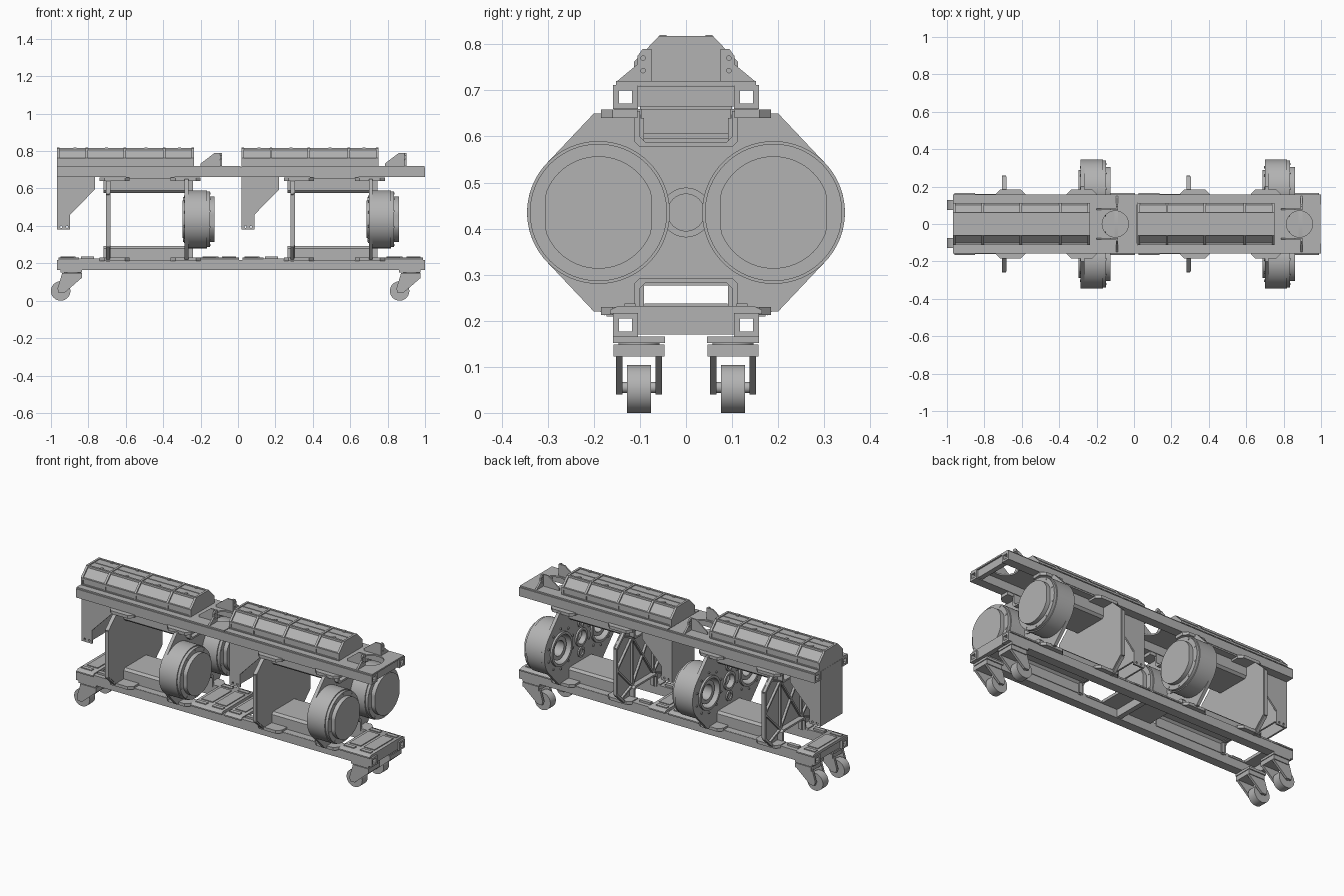
import bpy, bmesh
from math import sin, cos, pi, radians
from mathutils import Matrix

old = bpy.data.objects.get("Cube")
if old:
    bpy.data.objects.remove(old)

grey = bpy.data.materials.new("plain grey")
grey.use_nodes = True
grey.diffuse_color = (0.45, 0.45, 0.45, 1)
grey.node_tree.nodes["Principled BSDF"].inputs["Base Color"].default_value = (0.45, 0.45, 0.45, 1)

PITCH = 0.985
MODULES = (0, PITCH)
SIDES = (-1, 1)
AXES = {"X": Matrix(((0, 0, 1), (1, 0, 0), (0, 1, 0))),
        "Y": Matrix(((1, 0, 0), (0, 0, -1), (0, 1, 0))),
        "Z": Matrix.Identity(3)}


def put(name, mesh, copies):
    """Link one mesh at each x offset."""
    mesh.materials.clear()
    mesh.materials.append(grey)
    for dx in copies:
        ob = bpy.data.objects.new(name, mesh)
        ob.location.x = dx
        bpy.context.collection.objects.link(ob)


def extrude(name, axis, a, b, loops, copies=(0,)):
    """Extrude an outline (and holes) from a to b along an axis."""
    cu = bpy.data.curves.new(name, "CURVE")
    cu.dimensions, cu.fill_mode, cu.extrude = "2D", "BOTH", abs(b - a) / 2
    for pts in loops:
        sp = cu.splines.new("POLY")
        sp.points.add(len(pts) - 1)
        for p, (u, v) in zip(sp.points, pts):
            p.co = (u, v, 0, 1)
        sp.use_cyclic_u = True
    tmp = bpy.data.objects.new(name, cu)
    mesh = bpy.data.meshes.new_from_object(tmp)
    bpy.data.objects.remove(tmp)
    mesh.name = name
    mid = (a + b) / 2 * (-1 if axis == "Y" else 1)
    mesh.transform(AXES[axis].to_4x4() @ Matrix.Translation((0, 0, mid)))
    bm = bmesh.new()
    bm.from_mesh(mesh)
    bmesh.ops.remove_doubles(bm, verts=bm.verts, dist=1e-5)
    bmesh.ops.recalc_face_normals(bm, faces=bm.faces)
    for f in bm.faces:
        f.smooth = True
    bm.to_mesh(mesh)
    bm.free()
    mesh.set_sharp_from_angle(angle=radians(30))
    put(name, mesh, copies)


def rect(u0, u1, v0, v1):
    return [(u0, v0), (u1, v0), (u1, v1), (u0, v1)]


def box(name, x0, x1, y0, y1, z0, z1, copies=(0,)):
    extrude(name, "Z", z0, z1, [rect(x0, x1, y0, y1)], copies)


def circle(u, v, r, n=48, flat=1.0):
    return [(u + max(-flat * r, min(flat * r, r * cos(2 * pi * i / n))),
             v + r * sin(2 * pi * i / n)) for i in range(n)]


def mirrored(half):
    """Close a half outline by mirroring it across u = 0."""
    return half + [(-u, v) for u, v in reversed(half)]


def bar(name, x0, x1, p, q, w, copies):
    """Straight rib between two points in the y-z plane."""
    dy, dz = q[0] - p[0], q[1] - p[1]
    s = w / 2 / (dy * dy + dz * dz) ** 0.5
    ny, nz = -dz * s, dy * s
    extrude(name, "X", x0, x1, [[(p[0] + ny, p[1] + nz), (p[0] - ny, p[1] - nz),
                                (q[0] - ny, q[1] - nz), (q[0] + ny, q[1] + nz)]], copies)


# Hollow square rails of the lower and upper frames
for level, z0 in (("lower", 0.165), ("upper", 0.66)):
    for s in SIDES:
        c, z = s * 0.131, z0 + 0.026
        extrude(level + "_rail", "X", -0.967, 1, [
            rect(c - 0.027, c + 0.027, z0, z0 + 0.052),
            rect(c - 0.014, c + 0.014, z - 0.014, z + 0.014)])
    for x in (-0.95, 0, 0.96):
        box(level + "_cross_member", x, x + 0.03, -0.105, 0.105, z0 + 0.005, z0 + 0.05)

# Upper deck with round access opening
extrude("upper_deck", "Z", 0.711, 0.72,
        [rect(-0.967, 0.013, -0.152, 0.152), circle(-0.1, 0, 0.07)], MODULES)

# Top cover: flange, upright sides, sloped shoulders and raised ribs
def cover(g):
    return mirrored([(0.107 + g, 0.718), (0.107 + g, 0.758 + g), (0.053 + g, 0.813 + g)])

extrude("top_cover", "X", -0.96, -0.245, [cover(0)], MODULES)
for x in (-0.967, -0.815, -0.613, -0.4, -0.248):
    extrude("cover_rib", "X", x, x + 0.013, [cover(0.005)], MODULES)
for s in SIDES:
    for y, z in ((0.107, 0.757), (0.055, 0.811), (0.108, 0.72)):
        box("cover_edge_strip", -0.965, -0.237, s * y - 0.006, s * y + 0.006, z - 0.006, z + 0.006, MODULES)
    for x in (-0.88, -0.71, -0.5, -0.32):
        box("cover_clip", x, x + 0.016, s * 0.05 - 0.008, s * 0.05 + 0.008, 0.81, 0.82, MODULES)
box("cover_centre_seam", -0.955, -0.25, -0.003, 0.003, 0.81, 0.816, MODULES)

# Lifting brackets beside the opening
for s in SIDES:
    wing = [(0.075, 0.718), (0.152, 0.718), (0.105, 0.757), (0.105, 0.775), (0.094, 0.79), (0.075, 0.79)]
    holes = [circle(s * 0.093, z, 0.005, 12) for z in (0.743, 0.77)]
    extrude("bracket_wing", "X", -0.095, -0.085, [[(s * u, v) for u, v in wing]] + holes, MODULES)
    side = [(-0.2, 0.718), (-0.085, 0.718), (-0.085, 0.79), (-0.125, 0.79), (-0.2, 0.733)]
    extrude("bracket_gusset", "Y", s * 0.075, s * 0.083, [side], MODULES)

# Hanging box at the end of each module
for s in SIDES:
    outline = [(-0.967, 0.38), (-0.897, 0.38), (-0.897, 0.46), (-0.765, 0.595), (-0.765, 0.66), (-0.967, 0.66)]
    extrude("hanging_box_side", "Y", s * 0.096, s * 0.106,
            [outline, circle(-0.945, 0.395, 0.006, 12), circle(-0.915, 0.395, 0.006, 12)], MODULES)
box("hanging_box_end", -0.967, -0.957, -0.1, 0.1, 0.38, 0.71, MODULES)
box("hanging_box_front", -0.907, -0.897, -0.1, 0.1, 0.4, 0.66, MODULES)
box("hanging_box_shelf", -0.9, -0.765, -0.1, 0.1, 0.595, 0.607, MODULES)

# Saddles joining the wheel plates to both frames, flipped for the lower one
for level, f in (("upper", lambda z: z), ("lower", lambda z: 0.87 - z)):
    tray = [(0.1, 0.655), (0.113, 0.655), (0.113, 0.59), (0.1, 0.577)]
    inner = [(-0.085, 0.577), (-0.085, 0.588), (-0.1, 0.6), (-0.1, 0.655)]
    pts = tray + [(-u, z) for u, z in reversed(tray)] + \
        [(u, z) for u, z in reversed(inner)] + [(-u, z) for u, z in inner]
    pts = tray + [(-u, z) for u, z in reversed(tray)] + \
        [(-0.1, 0.6), (-0.088, 0.588), (0.088, 0.588), (0.1, 0.6)]
    extrude(level + "_saddle", "X", -0.72, -0.24, [[(u, f(z)) for u, z in pts]], MODULES)
    for s in SIDES:
        for x in (-0.66, -0.28):
            tab = [(-0.08, 0.105), (0.08, 0.105), (0.08, 0.16), (0.055, 0.185), (-0.055, 0.185), (-0.08, 0.16)]
            extrude(level + "_saddle_tab", "Z", f(0.64), f(0.658), [[(x + u, s * v) for u, v in tab]], MODULES)
        box(level + "_saddle_lip", -0.6, -0.34, s * 0.13 - 0.025, s * 0.13 + 0.025, f(0.652), f(0.66), MODULES)

# Rear bulkhead with rim and truss ribs
half = [(0.1, 0.582), (0.1, 0.65), (0.175, 0.65), (0.255, 0.575), (0.255, 0.295), (0.175, 0.22), (0.1, 0.22), (0.1, 0.288)]
extrude("bulkhead", "X", -0.688, -0.681, [mirrored(half)], MODULES)
ring = half + [(-u, v) for u, v in reversed(half)]
for p, q in zip(ring, ring[1:] + ring[:1]):
    bar("bulkhead_rim", -0.705, -0.685, [c * 0.985 for c in p], [c * 0.985 for c in q], 0.014, MODULES)
for s in SIDES:
    for p, q in (((0.1, 0.58), (0.245, 0.435)), ((0.1, 0.29), (0.245, 0.435)), ((0.1, 0.29), (0.1, 0.58)),
                 ((0.1, 0.58), (0, 0.435)), ((0.1, 0.29), (0, 0.435)),
                 ((0.1, 0.58), (0.2, 0.62)), ((0.1, 0.29), (0.2, 0.25))):
        bar("bulkhead_rib", -0.702, -0.685, (s * p[0], p[1]), (s * q[0], q[1]), 0.01, MODULES)

# Wheel plate: rounded ends that follow the drums
CY, CZ = 0.19, 0.435
arc = [(CY + 0.155 * cos(radians(a)), CZ + 0.155 * sin(radians(a))) for a in range(45, -46, -6)]
half = [(0.1, 0.58), (0.1, 0.65), (0.2, 0.65)] + arc + [(0.2, 0.22), (0.1, 0.22), (0.1, 0.29)]
extrude("wheel_plate", "X", -0.285, -0.265,
        [mirrored(half), circle(CY, CZ, 0.095), circle(-CY, CZ, 0.095), circle(0, CZ, 0.048)], MODULES)
extrude("centre_ring", "X", -0.295, -0.26, [circle(0, CZ, 0.054), circle(0, CZ, 0.04)], MODULES)
for z in (CZ - 0.09, CZ + 0.09):
    extrude("small_ring", "X", -0.293, -0.284, [circle(0, z, 0.03), circle(0, z, 0.018)], MODULES)

# Drums with stepped rims, end caps, bolts and nested rear rings
for s in SIDES:
    y = s * CY
    extrude("drum_body", "X", -0.265, -0.167, [circle(y, CZ, 0.155, 64), circle(y, CZ, 0.085)], MODULES)
    extrude("drum_step", "X", -0.19, -0.15, [circle(y, CZ, 0.149, 64)], MODULES)
    extrude("drum_cap", "X", -0.152, -0.125, [circle(y, CZ, 0.122, 64, 0.945)], MODULES)
    extrude("drum_rear_ring", "X", -0.297, -0.26, [circle(y, CZ, 0.1), circle(y, CZ, 0.085)], MODULES)
    extrude("drum_inner_ring", "X", -0.275, -0.19, [circle(y, CZ, 0.068), circle(y, CZ, 0.045)], MODULES)
    for i in range(10):
        a = pi / 2 + i * pi / 5
        extrude("drum_bolt", "X", -0.15, -0.147,
                [circle(y + 0.138 * cos(a), CZ + 0.138 * sin(a), 0.005, 10)], MODULES)
        extrude("rear_bolt", "X", -0.29, -0.284,
                [circle(y + 0.12 * cos(a), CZ + 0.12 * sin(a), 0.007, 8)], MODULES)

# Lower deck plates with raised panels
trapezoid = mirrored([(0.165, 0.215), (0.165, 0.223), (0.148, 0.232)])
extrude("end_deck", "X", -0.96, -0.85, [trapezoid], MODULES)
extrude("wheel_deck", "X", -0.2, 0.005, [trapezoid], MODULES)
for x0, x1 in ((-0.94, -0.87), (-0.18, -0.105), (-0.085, -0.015)):
    box("deck_panel", x0, x1, -0.09, 0.09, 0.23, 0.237, MODULES)
for s in SIDES:
    for x in (-0.95, -0.84, -0.19, -0.08):
        box("deck_clip", x, x + 0.07, s * 0.122 - 0.012, s * 0.122 + 0.012, 0.215, 0.237, MODULES)
    box("deck_edge", -0.86, -0.74, s * 0.13 - 0.03, s * 0.13 + 0.03, 0.215, 0.225, MODULES)

# Swivel casters
ENDS = (0, 1.812)
for s in SIDES:
    y = s * 0.102
    box("caster_plate", -0.95, -0.835, y - 0.056, y + 0.056, 0.152, 0.166, ENDS)
    extrude("caster_swivel", "Z", 0.14, 0.155, [circle(-0.885, y, 0.045, 32)], ENDS)
    extrude("caster_wheel", "Y", y - 0.026, y + 0.026, [circle(-0.948, 0.052, 0.052)], ENDS)
    extrude("caster_axle", "Y", y - 0.05, y + 0.05, [circle(-0.948, 0.055, 0.012, 16)], ENDS)
    fork = [(-0.94, 0.148), (-0.835, 0.148), (-0.835, 0.122), (-0.93, 0.04), (-0.96, 0.04), (-0.965, 0.065)]
    for t in SIDES:
        extrude("caster_fork", "Y", y + t * 0.036, y + t * 0.05, [fork], ENDS)
    box("caster_crown", -0.94, -0.835, y - 0.055, y + 0.055, 0.122, 0.148, ENDS)
